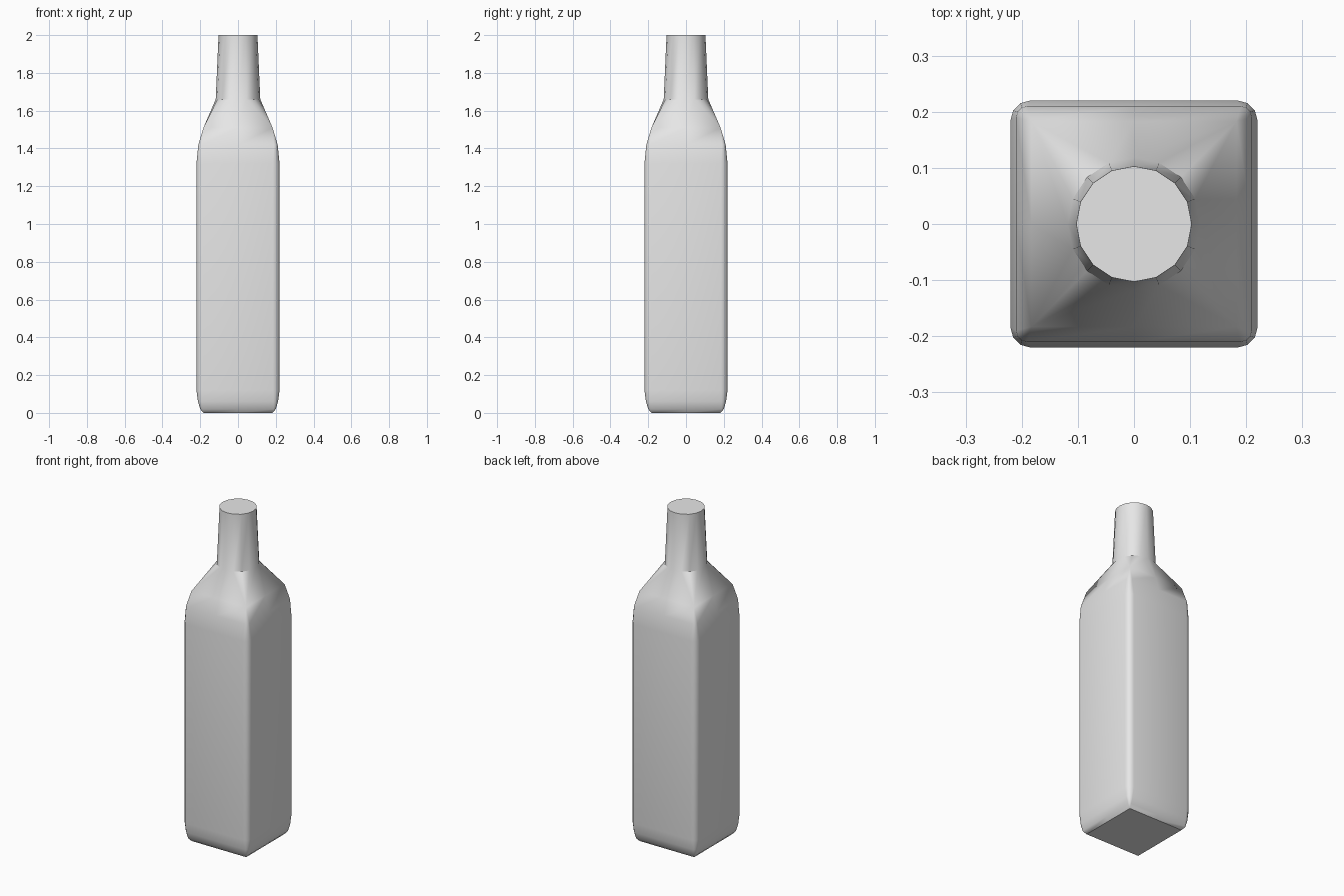
import bpy, bmesh, math

cube = bpy.data.objects.get("Cube")
if cube:
    bpy.data.objects.remove(cube, do_unlink=True)

grey = bpy.data.materials.new("light_grey")
grey.use_nodes = True
grey.diffuse_color = (0.8, 0.8, 0.8, 1)
grey.node_tree.nodes["Principled BSDF"].inputs["Base Color"].default_value = (0.8, 0.8, 0.8, 1)


def turned(quarter, z):
    """Repeat one quarter outline around the axis."""
    points = []
    for k in range(4):
        c, s = round(math.cos(k * math.pi / 2)), round(math.sin(k * math.pi / 2))
        points += [(x * c - y * s, x * s + y * c, z) for x, y in quarter]
    return points


def square_ring(half, radius, z):
    """Rounded square: a side midpoint, then four points around the corner."""
    quarter = [(half, 0)]
    centre = half - radius
    for i in range(4):
        a = i * math.pi / 6
        quarter.append((centre + radius * math.cos(a), centre + radius * math.sin(a)))
    return turned(quarter, z)


def round_ring(radius, z):
    """Sixteen-sided circle, with the diagonal point doubled to match the corners."""
    angles = [math.radians(a) for a in (0, 22.5, 45, 45, 67.5)]
    return turned([(radius * math.cos(a), radius * math.sin(a)) for a in angles], z)


# Bottle outline from the base, up the body and shoulder, to the neck
rings = [square_ring(*r) for r in (
    (0.182, 0, 0), (0.2, 0.012, 0.02), (0.212, 0.025, 0.06), (0.22, 0.035, 0.12),
    (0.22, 0.035, 1.32), (0.21, 0.02, 1.42), (0.183, 0, 1.51))]
rings += [round_ring(0.118, 1.66), round_ring(0.103, 2)]

bm = bmesh.new()
loops = [[bm.verts.new(p) for p in ring] for ring in rings]
for low, high in zip(loops, loops[1:]):
    n = len(low)
    for i in range(n):
        j = (i + 1) % n
        bm.faces.new((low[i], low[j], high[j], high[i]))
bm.faces.new(loops[0][::-1])
bm.faces.new(loops[-1])
bmesh.ops.remove_doubles(bm, verts=bm.verts, dist=0.0001)
bmesh.ops.recalc_face_normals(bm, faces=bm.faces)

mesh = bpy.data.meshes.new("bottle")
bm.to_mesh(mesh)
bm.free()
mesh.materials.append(grey)
bottle = bpy.data.objects.new("bottle", mesh)
bpy.context.collection.objects.link(bottle)

# Smooth body with crisp base, mouth and neck corners
bpy.ops.object.select_all(action="DESELECT")
bottle.select_set(True)
bpy.context.view_layer.objects.active = bottle
bpy.ops.object.shade_smooth_by_angle(angle=math.radians(32))
